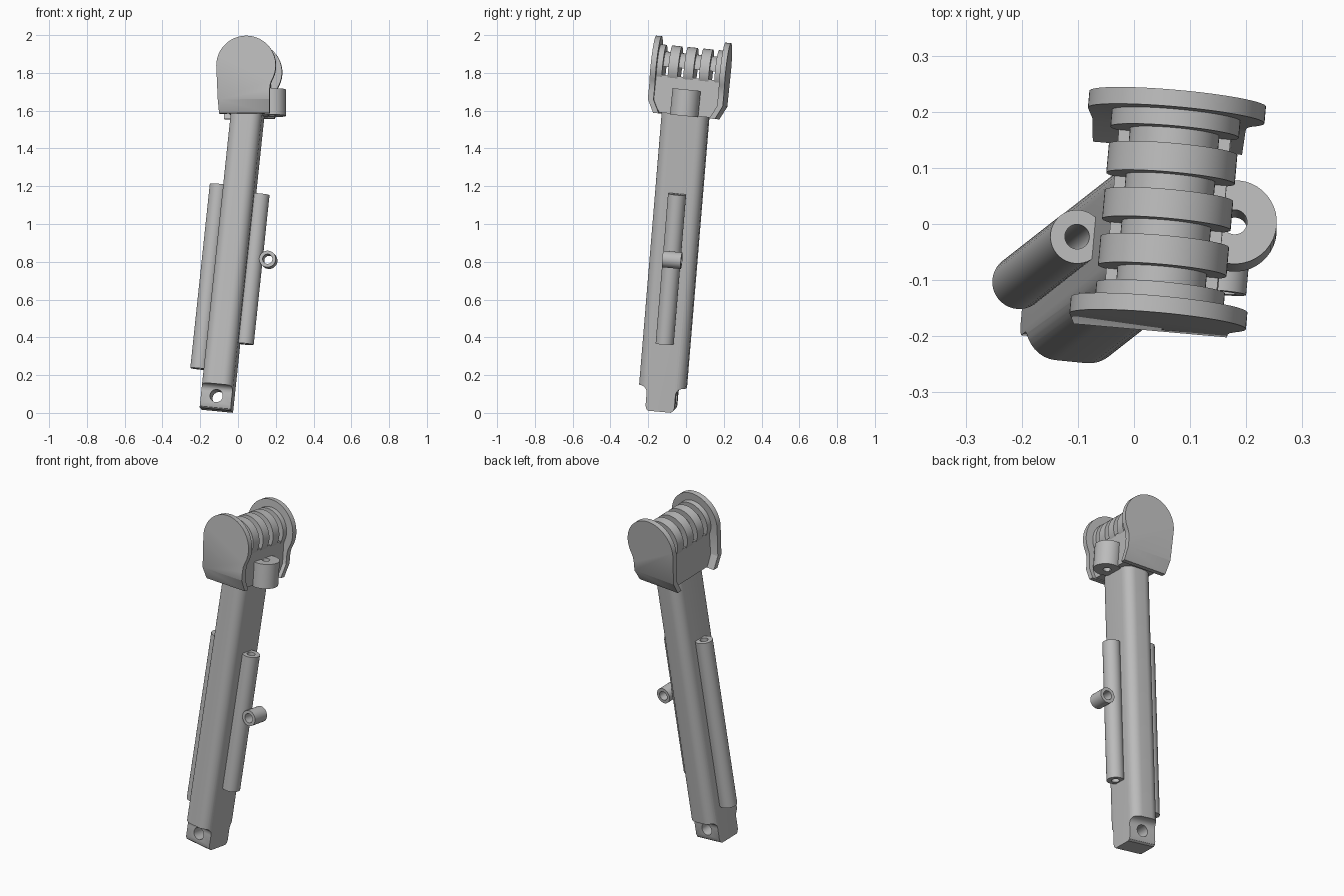
import bpy, bmesh
from math import sin, cos, pi, radians
from mathutils import Matrix, Vector

cube = bpy.data.objects.get("Cube")
if cube:
    bpy.data.objects.remove(cube, do_unlink=True)

mat = bpy.data.materials.new("mid grey")
mat.use_nodes = True
GREY = (0.5, 0.5, 0.5, 1)
mat.diffuse_color = GREY
mat.node_tree.nodes["Principled BSDF"].inputs["Base Color"].default_value = GREY


def frame(origin, up, side=(1, -0.09, 0)):
    """Tilted coordinate frame: local z along up, local x close to side."""
    z = Vector(up).normalized()
    y = z.cross(Vector(side)).normalized()
    x = y.cross(z)
    m = Matrix((x, y, z)).transposed().to_4x4()
    return Matrix.Translation(origin) @ m


SHAFT = frame((-0.115, -0.132, 0.014), (0.106, 0.083, 1))
HEAD = frame((0.06, 0.025, 1.82), (0, 0.1, 1))


def prism(name, place, outline, axis, a, b):
    """Extrude a 2D outline from a to b along a local axis."""
    def point(p, d):
        u, v = p
        return {"x": (d, u, v), "y": (u, d, v), "z": (u, v, d)}[axis]
    bm = bmesh.new()
    ends = [[bm.verts.new(point(p, d)) for p in outline] for d in (a, b)]
    bm.faces.new(ends[0])
    bm.faces.new(ends[1])
    n = len(outline)
    for i in range(n):
        j = (i + 1) % n
        bm.faces.new((ends[0][i], ends[0][j], ends[1][j], ends[1][i]))
    bmesh.ops.recalc_face_normals(bm, faces=bm.faces)
    me = bpy.data.meshes.new(name)
    bm.to_mesh(me)
    bm.free()
    me.materials.append(mat)
    ob = bpy.data.objects.new(name, me)
    bpy.context.collection.objects.link(ob)
    ob.matrix_world = place
    return ob


def arc(cx, cy, r, start, end, n):
    angles = [radians(start + (end - start) * i / n) for i in range(n + 1)]
    return [(cx + r * cos(t), cy + r * sin(t)) for t in angles]


def circle(cx, cy, r, n=40):
    return arc(cx, cy, r, 0, 360, n)[:-1]


def combine(ob, tool, operation="DIFFERENCE"):
    """Apply a boolean and discard the tool."""
    bpy.context.view_layer.update()
    mod = ob.modifiers.new("cut", "BOOLEAN")
    mod.object, mod.operation, mod.solver = tool, operation, "EXACT"
    bpy.context.view_layer.objects.active = ob
    bpy.ops.object.modifier_apply(modifier=mod.name)
    bpy.data.objects.remove(tool, do_unlink=True)


def tube(name, place, axis, cx, cy, r, hole, a, b):
    ob = prism(name, place, circle(cx, cy, r), axis, a, b)
    combine(ob, prism("cutter", place, circle(cx, cy, hole), axis, a - 0.1, b + 0.1))
    return ob


parts = []

# Rounded shaft, narrowed to a pierced foot at the bottom
W, D, R = 0.083, 0.125, 0.055
section = []
for sx, sy, start in ((1, 1, 0), (-1, 1, 90), (-1, -1, 180), (1, -1, 270)):
    section += arc(sx * (W - R), sy * (D - R), R, start, start + 90, 8)
shaft = prism("shaft", SHAFT, section, "z", -0.05, 1.62)
half = [(0.06, 0), (0.071, 0.008), (0.077, 0.025), (0.077, 0.09)]
half += arc(0.112, 0.095, 0.035, 180, 90, 6) + [(0.2, 0.13), (0.2, 1.7)]
sides = half + [(-y, z) for y, z in reversed(half)]
combine(shaft, prism("cutter", SHAFT, sides, "x", -0.3, 0.3), "INTERSECT")
combine(shaft, prism("cutter", SHAFT, circle(0, 0.07, 0.034), "y", -0.3, 0.3))
parts.append(shaft)

# Guide tubes on both sides, and the small cross eyelet
parts.append(tube("right_tube", SHAFT, "z", 0.113, 0, 0.048, 0.022, 0.365, 1.165))
parts.append(tube("left_tube", SHAFT, "z", -0.113, 0, 0.048, 0.022, 0.21, 1.195))
parts.append(tube("cross_eyelet", SHAFT, "y", 0.19, 0.823, 0.044, 0.026, -0.04, 0.06))

# Head block, tapered towards the bottom
block = [(0.135, -0.245), (0.175, -0.18), (0.175, -0.045)]
block += [(-y, z) for y, z in reversed(block)]
parts.append(prism("head_block", HEAD, block, "x", -0.1, 0.1))

# Cheek plates with legs bent inwards
cheek = arc(0, 0, 0.158, 180, -30, 36)
cheek += [(0.129, -0.1), (0.125, -0.13), (0.124, -0.18), (0.121, -0.25)]
cheek += [(-0.146, -0.25), (-0.15, -0.18)]
for name, s in (("front_cheek", -1), ("back_cheek", 1)):
    ob = prism(name, HEAD, cheek, "y", s * 0.17, s * 0.2)
    bm = bmesh.new()
    bm.from_mesh(ob.data)
    geom = bm.verts[:] + bm.edges[:] + bm.faces[:]
    bmesh.ops.bisect_plane(bm, geom=geom, plane_co=(0, 0, -0.18), plane_no=(0, 0, 1))
    for v in bm.verts:
        if v.co.z < -0.18:
            v.co.y -= s * 0.035 * (-0.18 - v.co.z) / 0.07
    bm.to_mesh(ob.data)
    bm.free()
    parts.append(ob)

# Row of hinge discs around a half-round drum
for i in range(-2, 3):
    y = i * 0.083
    parts.append(prism("hinge_disc", HEAD, circle(0, 0, 0.115, 56), "y", y - 0.026, y + 0.026))
parts.append(prism("hinge_drum", HEAD, arc(0, 0, 0.08, 0, 180, 24), "y", -0.17, 0.17))

# Side lug with an upright hole
parts.append(tube("side_lug", HEAD, "z", 0.12, 0, 0.075, 0.022, -0.25, -0.11))

bpy.ops.object.select_all(action="DESELECT")
for ob in parts:
    ob.select_set(True)
bpy.context.view_layer.objects.active = parts[0]
bpy.ops.object.shade_smooth_by_angle(angle=radians(30))
